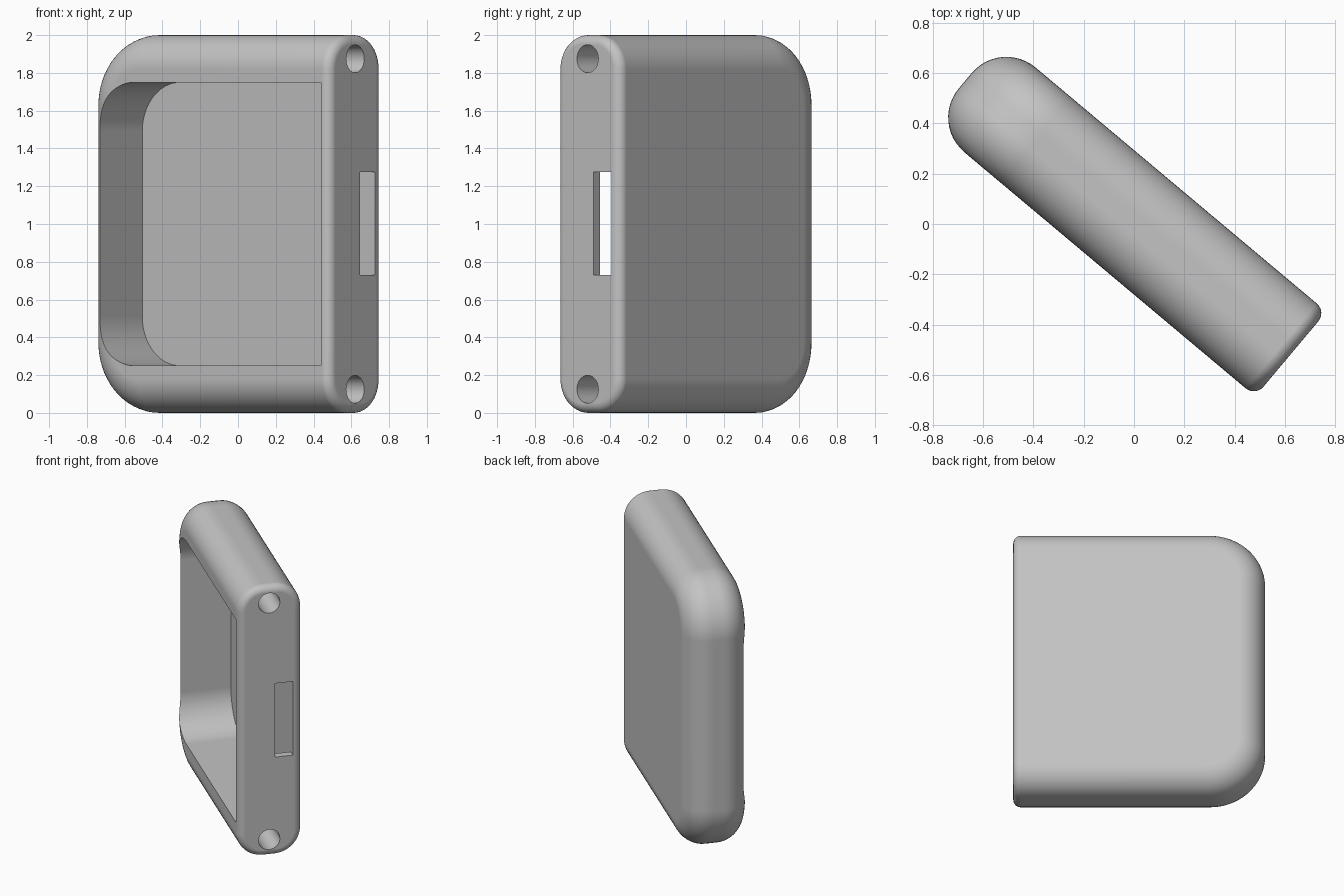
import bpy
import bmesh
from math import sin, cos, pi, radians
from mathutils import Matrix

if "Cube" in bpy.data.objects:
    bpy.data.objects.remove(bpy.data.objects["Cube"])

TURN = Matrix.Rotation(radians(-40), 4, 'Z')
END_L, END_R = -0.88, 0.81       # ends along the case
FRONT, BACK = -0.215, 0.225      # faces across the case
HEIGHT = 2.0
CORNER, FILLET = 0.37, 0.18


def outline(left, right, low, high, radius, steps=16):
    """Plate outline with the two left corners rounded, as (u, z) pairs."""
    pts = [(right, high)]
    for cz, start in ((high - radius, pi / 2), (low + radius, pi)):
        for i in range(steps + 1):
            a = start + i * pi / 2 / steps
            pts.append((left + radius + radius * cos(a), cz + radius * sin(a)))
    return pts + [(right, low)]


def finish(bm, name):
    bmesh.ops.recalc_face_normals(bm, faces=bm.faces)
    mesh = bpy.data.meshes.new(name)
    bm.to_mesh(mesh)
    bm.free()
    obj = bpy.data.objects.new(name, mesh)
    bpy.context.collection.objects.link(obj)
    return obj


def loft(layers):
    """Join stacked outlines [(n, points)] into a solid; returns it and its right end face."""
    bm = bmesh.new()
    rings = [[bm.verts.new((u, n, z)) for u, z in pts] for n, pts in layers]
    for a, b in zip(rings, rings[1:]):
        for i in range(len(a) - 1):
            bm.faces.new((a[i], a[i + 1], b[i + 1], b[i]))
    bm.faces.new(rings[0])
    bm.faces.new(rings[-1])
    end = bm.faces.new([r[0] for r in rings] + [r[-1] for r in reversed(rings)])
    return bm, end


# Case body: filleted front and back rims, then a small round at the flat end
half = []
STEPS = 12
for i in range(STEPS + 1):
    t = i * pi / 2 / STEPS
    half.append((FILLET * (1 - cos(t)), FILLET * (1 - sin(t))))
layers = [(FRONT + h, d) for h, d in half] + [(BACK - h, d) for h, d in reversed(half)]
body, end = loft([(n, outline(END_L + d, END_R, d, HEIGHT - d, CORNER - d)) for n, d in layers])
bmesh.ops.recalc_face_normals(body, faces=body.faces)
bmesh.ops.bevel(body, geom=list(end.edges), offset=0.05, segments=6, profile=0.5,
                affect='EDGES', clamp_overlap=False)
case = finish(body, "case_body")

# Cutters: front pocket, end slot, two end holes
pocket_shape = outline(-0.80, 0.755, 0.25, 1.75, 0.26)
pocket = finish(loft([(-0.5, pocket_shape), (0.165, pocket_shape)])[0], "pocket_cutter")
slot_shape = [(0.7, 0.73), (0.9, 0.73), (0.9, 1.275), (0.7, 1.275)]
bm = bmesh.new()
bmesh.ops.create_cube(bm, size=1, matrix=Matrix.Translation((0.8, 0.102, 1.0025))
                      @ Matrix.Diagonal((0.2, 0.124, 0.545, 1)))
cutters = [pocket, finish(bm, "slot_cutter")]
for z in (0.125, 1.875):
    bm = bmesh.new()
    bmesh.ops.create_cone(bm, cap_ends=True, segments=32, radius1=0.074, radius2=0.074, depth=0.6,
                          matrix=Matrix.Translation((0.61, 0, z)) @ Matrix.Rotation(pi / 2, 4, 'Y'))
    cutters.append(finish(bm, "hole_cutter"))

bpy.ops.object.select_all(action='DESELECT')
case.select_set(True)
bpy.context.view_layer.objects.active = case
for cutter in cutters:
    mod = case.modifiers.new("cut", 'BOOLEAN')
    mod.operation = 'DIFFERENCE'
    mod.solver = 'EXACT'
    mod.object = cutter
    bpy.ops.object.modifier_apply(modifier=mod.name)
    bpy.data.objects.remove(cutter)

# Material
grey = bpy.data.materials.new("light_grey")
grey.use_nodes = True
colour = (0.55, 0.55, 0.55, 1)
grey.diffuse_color = colour
grey.node_tree.nodes["Principled BSDF"].inputs["Base Color"].default_value = colour
case.data.materials.clear()
case.data.materials.append(grey)

# Turn into place and shade
case.data.transform(TURN)
bpy.ops.object.shade_smooth_by_angle(angle=radians(30))
weighted = case.modifiers.new("even_normals", 'WEIGHTED_NORMAL')
weighted.keep_sharp = True
